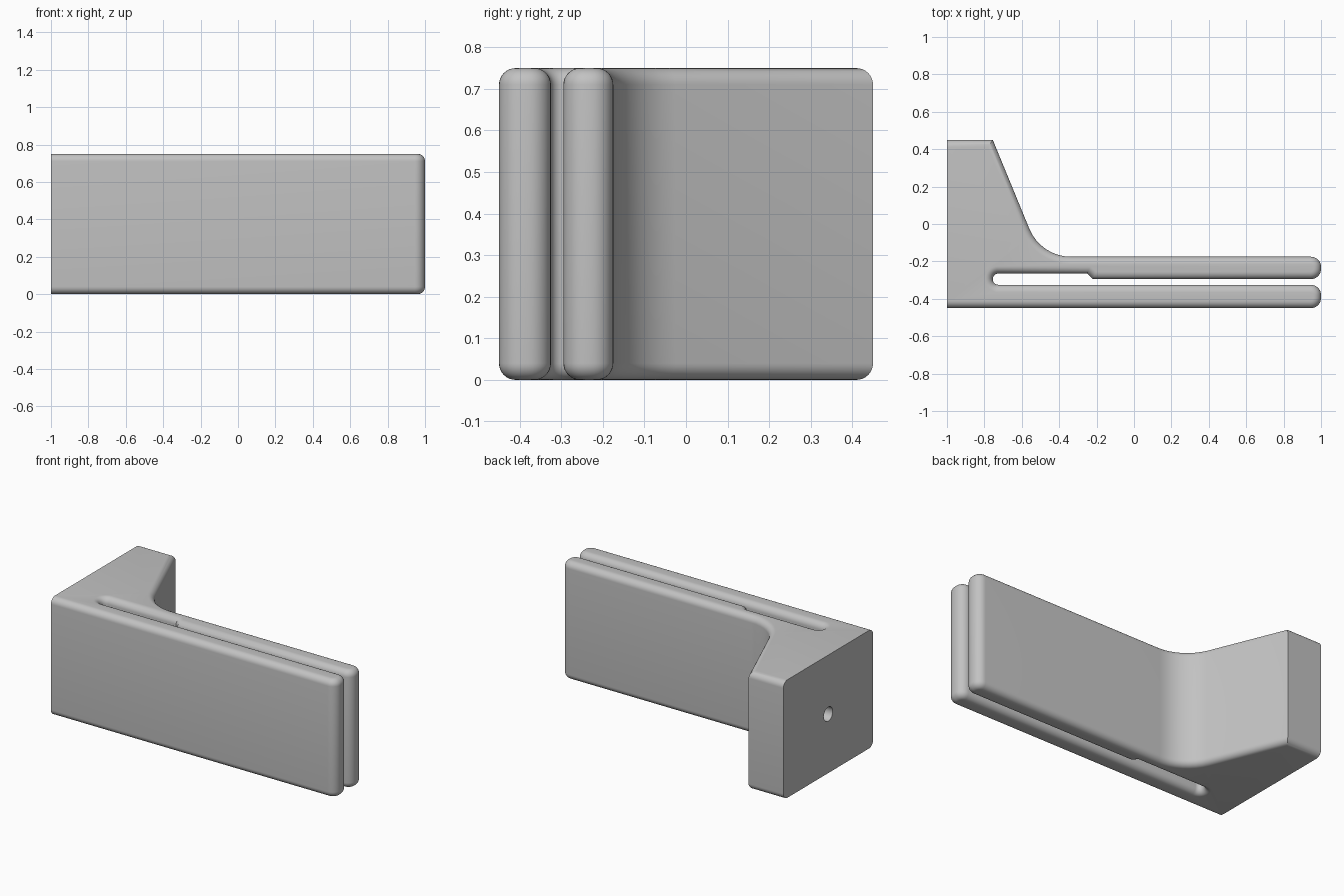
import bpy, bmesh, math
from mathutils import Vector

old = bpy.data.objects.get("Cube")
if old:
    bpy.data.objects.remove(old, do_unlink=True)

HEIGHT = 0.75
RIM = 0.04      # radius of the rounded top and bottom rims
STEPS = 8

grey = bpy.data.materials.new("plain grey")
grey.use_nodes = True
grey.diffuse_color = (0.54, 0.54, 0.54, 1)
grey.node_tree.nodes["Principled BSDF"].inputs["Base Color"].default_value = grey.diffuse_color

# Plan outline, counter-clockwise: x, y, corner radius
CORNERS = [
    (-1, -0.45, 0), (1, -0.45, 0.055), (1, -0.325, 0.055),       # front prong
    (-0.755, -0.325, 0.029), (-0.755, -0.265, 0.029),            # slot end
    (-0.25, -0.265, 0), (-0.22, -0.295, 0),                      # step in the slot
    (1, -0.295, 0.055), (1, -0.175, 0.055),                      # back prong
    (-0.498, -0.175, 0.24), (-0.755, 0.45, 0), (-1, 0.45, 0),    # brace and mount
]


def round_corners(corners):
    """Replace every corner that has a radius with a tangent arc."""
    out = []
    for i, (x, y, r) in enumerate(corners):
        p = Vector((x, y))
        if not r:
            out.append(p)
            continue
        a = (Vector(corners[i - 1][:2]) - p).normalized()
        b = (Vector(corners[(i + 1) % len(corners)][:2]) - p).normalized()
        half = a.angle(b) / 2
        centre = p + (a + b).normalized() * r / math.sin(half)
        start = p + a * r / math.tan(half) - centre
        end = p + b * r / math.tan(half) - centre
        sweep = math.pi - 2 * half
        for k in range(STEPS + 1):
            t = k / STEPS
            out.append(centre + (start * math.sin((1 - t) * sweep)
                                 + end * math.sin(t * sweep)) / math.sin(sweep))
    return out


def inset(points, d):
    """Move the outline inward by d, leaving the flat mounting end in place."""
    lines = []
    for i, p in enumerate(points):
        q = points[(i + 1) % len(points)]
        u = (q - p).normalized()
        n = Vector((-u.y, u.x))
        mounting = p.x < -0.999 and q.x < -0.999
        lines.append((n, n.dot(p) + (0 if mounting else d)))
    out = []
    for i in range(len(points)):
        (m, a), (n, b) = lines[i - 1], lines[i]
        det = m.x * n.y - m.y * n.x
        out.append(Vector(((a * n.y - b * m.y) / det, (m.x * b - n.x * a) / det)))
    return out


# Bracket body: stacked outlines with rounded rims
outline = round_corners(CORNERS)
angles = [k / STEPS * math.pi / 2 for k in range(STEPS + 1)]
levels = [(RIM * (1 - math.sin(a)), RIM * (1 - math.cos(a))) for a in angles]
levels += [(d, HEIGHT - z) for d, z in reversed(levels)]

bm = bmesh.new()
rings = [[bm.verts.new((p.x, p.y, z)) for p in inset(outline, d)] for d, z in levels]
count = len(outline)
for low, high in zip(rings, rings[1:]):
    for i in range(count):
        j = (i + 1) % count
        bm.faces.new((low[i], low[j], high[j], high[i]))
bm.faces.new(list(reversed(rings[0])))
bm.faces.new(rings[-1])
bmesh.ops.recalc_face_normals(bm, faces=bm.faces)
mesh = bpy.data.meshes.new("bracket_body")
bm.to_mesh(mesh)
bm.free()
body = bpy.data.objects.new("bracket_body", mesh)
bpy.context.collection.objects.link(body)
mesh.materials.append(grey)

# Blind screw hole in the mounting end
bpy.ops.mesh.primitive_cylinder_add(vertices=32, radius=0.045, depth=0.5,
                                    location=(-1, 0, HEIGHT / 2),
                                    rotation=(0, math.pi / 2, 0))
cutter = bpy.context.object
cutter.name = "screw_hole_cutter"
cutter.hide_render = True
cutter.data.materials.append(grey)
cut = body.modifiers.new("screw_hole", "BOOLEAN")
cut.operation = "DIFFERENCE"
cut.solver = "EXACT"
cut.object = cutter

bpy.ops.object.select_all(action="DESELECT")
body.select_set(True)
bpy.context.view_layer.objects.active = body
bpy.ops.object.modifier_apply(modifier=cut.name)
bpy.data.objects.remove(cutter, do_unlink=True)
bpy.ops.object.shade_smooth_by_angle(angle=math.radians(30))
